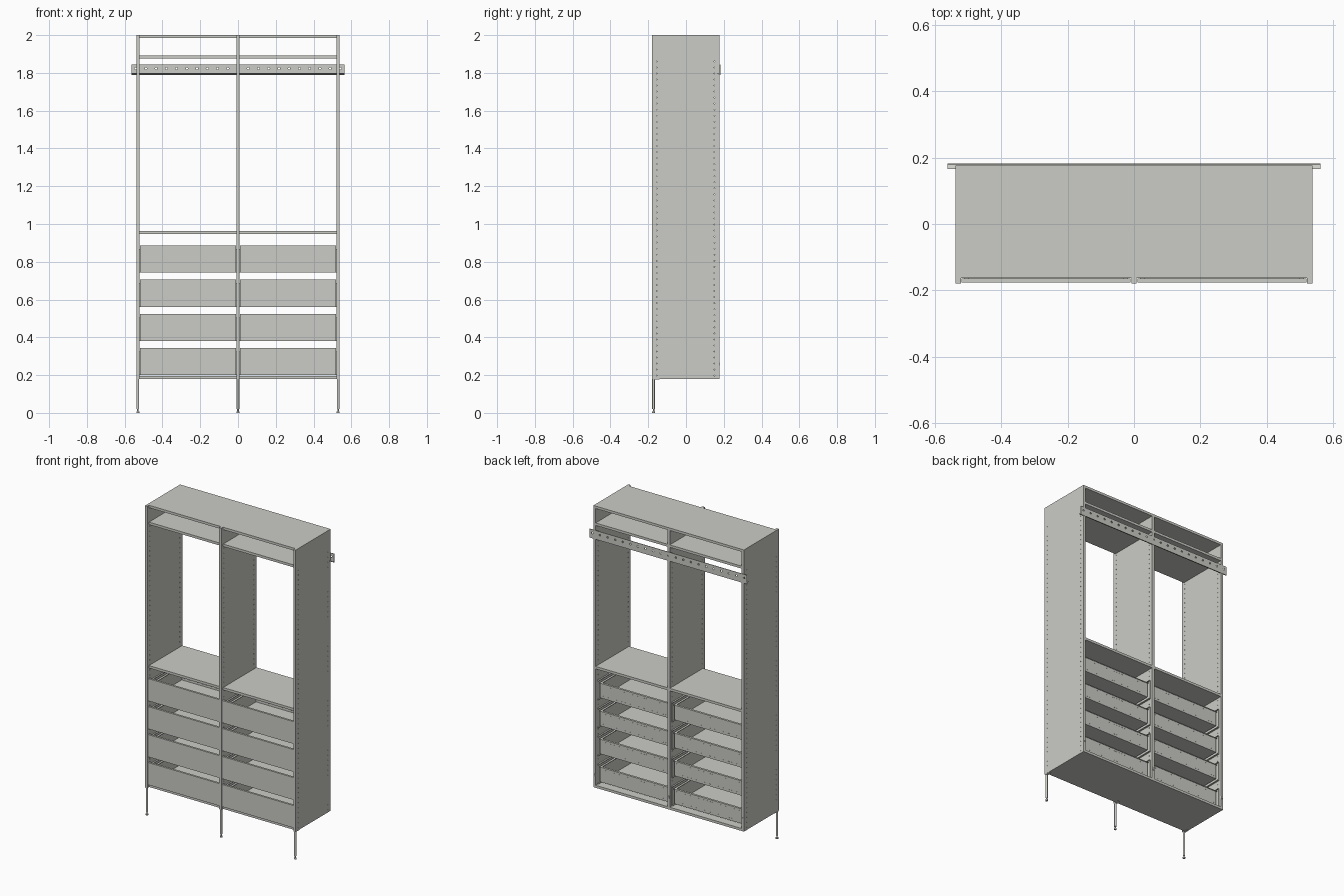
import bpy, bmesh, math
from mathutils import Matrix, Vector

if "Cube" in bpy.data.objects:
    bpy.data.objects.remove(bpy.data.objects["Cube"])


def mat(name, c):
    m = bpy.data.materials.new(name)
    m.diffuse_color = (*c, 1)
    m.use_nodes = True
    m.node_tree.nodes["Principled BSDF"].inputs["Base Color"].default_value = m.diffuse_color
    return m


GREY = mat("warm light grey", (0.60, 0.605, 0.565))


def finish(name, bm):
    me = bpy.data.meshes.new(name)
    bm.to_mesh(me)
    bm.free()
    me.materials.append(GREY)
    ob = bpy.data.objects.new(name, me)
    bpy.context.collection.objects.link(ob)
    return ob


def add_box(bm, x0, x1, y0, y1, z0, z1):
    s = Matrix.Diagonal((x1 - x0, y1 - y0, z1 - z0, 1))
    c = Matrix.Translation(((x0 + x1) / 2, (y0 + y1) / 2, (z0 + z1) / 2))
    bmesh.ops.create_cube(bm, size=1, matrix=c @ s)


def add_cyl(bm, p, r, depth, axis='Z', n=8):
    rot = {'X': Matrix.Rotation(math.pi / 2, 4, 'Y'),
           'Y': Matrix.Rotation(math.pi / 2, 4, 'X'), 'Z': Matrix()}[axis]
    bmesh.ops.create_cone(bm, cap_ends=True, segments=n, radius1=r, radius2=r,
                          depth=depth, matrix=Matrix.Translation(p) @ rot)


def box(name, *b):
    bm = bmesh.new()
    add_box(bm, *b)
    return finish(name, bm)


def drill(ob, points, r, depth, axis):
    bm = bmesh.new()
    for p in points:
        add_cyl(bm, p, r, depth, axis)
    cutter = finish("hole_cutter", bm)
    cutter.hide_render = True
    m = ob.modifiers.new("holes", 'BOOLEAN')
    m.operation, m.solver, m.object = 'DIFFERENCE', 'EXACT', cutter
    bpy.context.view_layer.objects.active = ob
    bpy.ops.object.modifier_apply(modifier=m.name)
    bpy.data.objects.remove(cutter)


T = 0.016          # board thickness
BACK = 0.177

# Upright panels with rows of shelf-pin holes
for name, x in (("left", -0.53), ("middle", 0.0), ("right", 0.53)):
    p = box(name + "_upright", x - T / 2, x + T / 2, -0.18, BACK, 0.18, 2.0)
    pins = [(x, y, 0.197 + 0.032 * i) for y in (-0.155, 0.15) for i in range(53)]
    drill(p, pins, 0.0025, 0.05, 'X')

    # Front leg with a mounting plate and adjustable foot
    bm = bmesh.new()
    add_cyl(bm, (x, -0.172, 0.10), 0.007, 0.16, n=16)
    add_cyl(bm, (x, -0.172, 0.014), 0.004, 0.016, n=12)
    add_cyl(bm, (x, -0.172, 0.004), 0.008, 0.008, n=16)
    add_box(bm, x - 0.007, x + 0.007, -0.178, -0.14, 0.177, 0.18)
    leg = finish(name + "_leg", bm)
    for f in leg.data.polygons:
        f.use_smooth = abs(f.normal.z) < 0.5 and len(f.vertices) == 4 and f.center.z < 0.177

    # Small wall spacer at the back
    box(name + "_wall_spacer", x - 0.006, x + 0.006, BACK, 0.181, 0.252, 0.268)

# Wall rail: upright strip with an upturned lip, drilled
prof = [(0.182, 1.845), (0.182, 1.788), (0.166, 1.796), (0.166, 1.800),
        (0.1785, 1.794), (0.1785, 1.845)]
bm = bmesh.new()
f = bm.faces.new([bm.verts.new((-0.5625, y, z)) for y, z in prof])
ext = bmesh.ops.extrude_face_region(bm, geom=[f])
bmesh.ops.translate(bm, vec=Vector((1.125, 0, 0)),
                    verts=[v for v in ext["geom"] if isinstance(v, bmesh.types.BMVert)])
bmesh.ops.recalc_face_normals(bm, faces=bm.faces)
rail = finish("wall_rail", bm)
drill(rail, [(-0.542 + 0.0542 * i, 0.18, 1.823) for i in range(21)], 0.006, 0.03, 'Y')


# Drawer: front plate, thin tray with flanges, side runners
def drawer(name, x0, x1, z):
    box(name + "_front", x0 + 0.002, x1 - 0.002, -0.177, -0.164, z, z + 0.144)
    a, b, y0, y1, h = x0 + 0.014, x1 - 0.014, -0.164, 0.15, z + 0.105
    bm = bmesh.new()
    add_box(bm, a, b, y0, y1, z + 0.012, z + 0.016)
    for s0, s1 in ((a, a + 0.004), (b - 0.004, b)):
        add_box(bm, s0, s1, y0, y1, z + 0.016, h)
    add_box(bm, a + 0.004, b - 0.004, y1 - 0.004, y1, z + 0.016, h)
    add_box(bm, a - 0.004, b + 0.004, y1 - 0.010, y1 + 0.004, h, h + 0.004)
    add_box(bm, a - 0.004, a + 0.010, y0, y1 - 0.010, h, h + 0.004)
    add_box(bm, b - 0.010, b + 0.004, y0, y1 - 0.010, h, h + 0.004)
    # rows of small raised slots along the back
    for zz in (z + 0.027, h - 0.012):
        for i in range(24):
            xx = a + 0.02 + i * (b - a - 0.04) / 23
            add_box(bm, xx - 0.004, xx + 0.004, y1 - 0.0045, y1 + 0.0005, zz - 0.0012, zz + 0.0012)
    finish(name + "_tray", bm)
    bm = bmesh.new()
    for s, d in ((x0, 1), (x1, -1)):
        for u, v, q0, q1 in ((0, 0.003, 0.0, 0.125), (0, 0.010, 0.121, 0.125), (0, 0.010, 0.0, 0.004)):
            e = sorted((s + d * u, s + d * v))
            add_box(bm, e[0], e[1], -0.160, 0.160, z + q0, z + q1)
    finish(name + "_runners", bm)


for side, x0, x1 in (("left", -0.522, -0.008), ("right", 0.008, 0.522)):
    # Shelves
    for n, z in (("bottom_shelf", 0.18), ("counter_shelf", 0.948),
                 ("upper_shelf", 1.875), ("top_shelf", 1.984)):
        box(side + "_" + n, x0, x1, -0.163, BACK, z, z + T)
    # Drawers
    for i in range(4):
        drawer("%s_drawer_%d" % (side, i + 1), x0, x1, 0.2 + 0.1808 * i)
